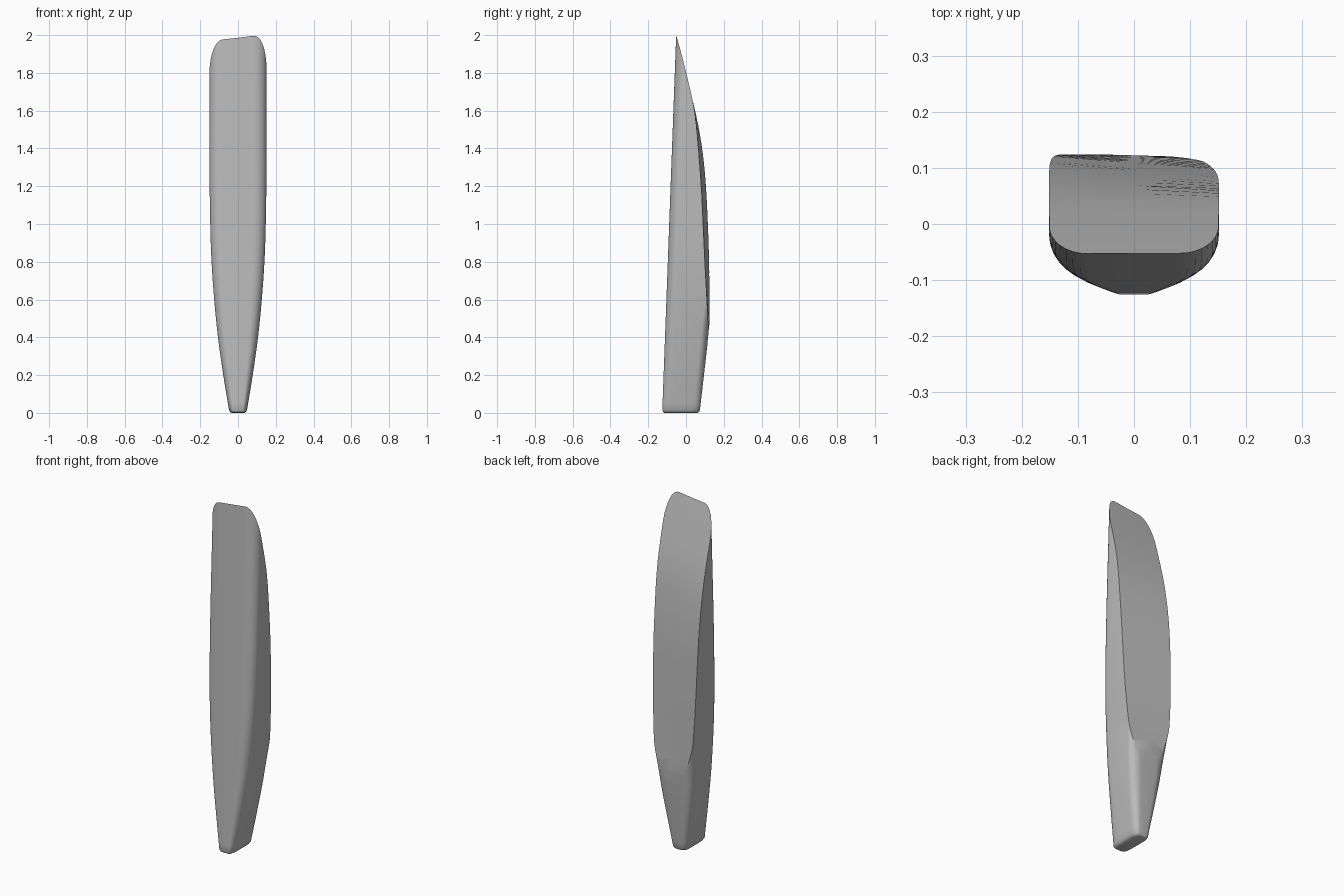
import bpy, bmesh, math

cube = bpy.data.objects.get("Cube")
if cube:
    bpy.data.objects.remove(cube, do_unlink=True)

# Profiles as (height, value) keys
HALF_WIDTH = [(0, .045), (.2, .078), (.4, .106), (.6, .126), (.8, .14),
              (1, .147), (1.3, .151), (1.8, .151), (2.2, .151)]
BODY_BACK = [(0, .072), (.2, .095), (.35, .112), (.47, .124), (.6, .145), (.8, .19), (2.2, .2)]
CUT_DEPTH = [(.3, .127), (.5, .121), (.8, .111), (1, .103), (1.2, .093),
             (1.4, .075), (1.6, .046), (1.8, -.002), (2, -.0565), (2.2, -.115)]
CUT_TWIST = [(.3, -.02), (.5, -.04), (.8, -.08), (1.2, -.083), (1.4, -.065),
             (1.65, 0), (2, .04), (2.2, .06)]


def sample(keys, z):
    """Smooth Hermite interpolation through the keys."""
    def slope(i):
        a, b = keys[max(i - 1, 0)], keys[min(i + 1, len(keys) - 1)]
        return (b[1] - a[1]) / (b[0] - a[0])
    i = 0
    while i < len(keys) - 2 and z > keys[i + 1][0]:
        i += 1
    (z0, v0), (z1, v1) = keys[i], keys[i + 1]
    h = z1 - z0
    t = min(max((z - z0) / h, 0), 1)
    s = t * t * (3 - 2 * t)
    return (v0 + (v1 - v0) * s + h * slope(i) * t * (1 - t) ** 2
            - h * slope(i + 1) * t * t * (1 - t))


def section(z, inset):
    """Flat-fronted ring with rounded corners."""
    w = sample(HALF_WIDTH, z) - inset
    front = -.126 + .037 * z + inset
    back = sample(BODY_BACK, z) - inset
    half = []
    for centre_y, rx, ry, start in ((front + .055, .45 * w, -.055, 0),
                                    (back - .04, .55 * w, .04, 1)):
        steps = range(9) if start == 0 else range(8, -1, -1)
        for k in steps:
            a = math.pi / 2 * k / 8
            half.append((w - rx + rx * math.sin(a), centre_y + ry * math.cos(a), z))
    return half + [(-x, y, h) for x, y, h in reversed(half)]


def loft(name, rings):
    bm = bmesh.new()
    loops = [[bm.verts.new(p) for p in ring] for ring in rings]
    for a, b in zip(loops, loops[1:]):
        for i in range(len(a)):
            j = (i + 1) % len(a)
            bm.faces.new((a[i], a[j], b[j], b[i]))
    bm.faces.new(loops[0][::-1])
    bm.faces.new(loops[-1])
    bmesh.ops.recalc_face_normals(bm, faces=bm.faces)
    mesh = bpy.data.meshes.new(name)
    bm.to_mesh(mesh)
    bm.free()
    obj = bpy.data.objects.new(name, mesh)
    bpy.context.collection.objects.link(obj)
    return obj


# Tapered body with a softly rounded foot
foot = [(0, .012), (.004, .005), (.014, 0)]
heights = [(.05 * i, 0) for i in range(1, 44)]
blade = loft("wedge_body", [section(z, inset) for z, inset in foot + heights])

# Twisted cutter that slices the back down to the thin tip
rings = []
for i in range(39):
    z = .3 + .05 * i
    y, k = sample(CUT_DEPTH, z), sample(CUT_TWIST, z)
    rings.append([(-.3, y - .3 * k, z), (0, y, z), (.3, y + .3 * k, z), (.3, .6, z), (-.3, .6, z)])
cutter = loft("back_cutter", rings)

cut = blade.modifiers.new("back_slice", "BOOLEAN")
cut.operation = "DIFFERENCE"
cut.solver = "EXACT"
cut.object = cutter
bpy.ops.object.select_all(action="DESELECT")
bpy.context.view_layer.objects.active = blade
blade.select_set(True)
bpy.ops.object.modifier_apply(modifier=cut.name)
bpy.data.objects.remove(cutter, do_unlink=True)

# Plain grey material
grey = bpy.data.materials.new("plain_grey")
grey.use_nodes = True
colour = (.5, .5, .5, 1)
grey.diffuse_color = colour
grey.node_tree.nodes["Principled BSDF"].inputs["Base Color"].default_value = colour
blade.data.materials.clear()
blade.data.materials.append(grey)
bpy.ops.object.shade_smooth_by_angle(angle=math.radians(30))
